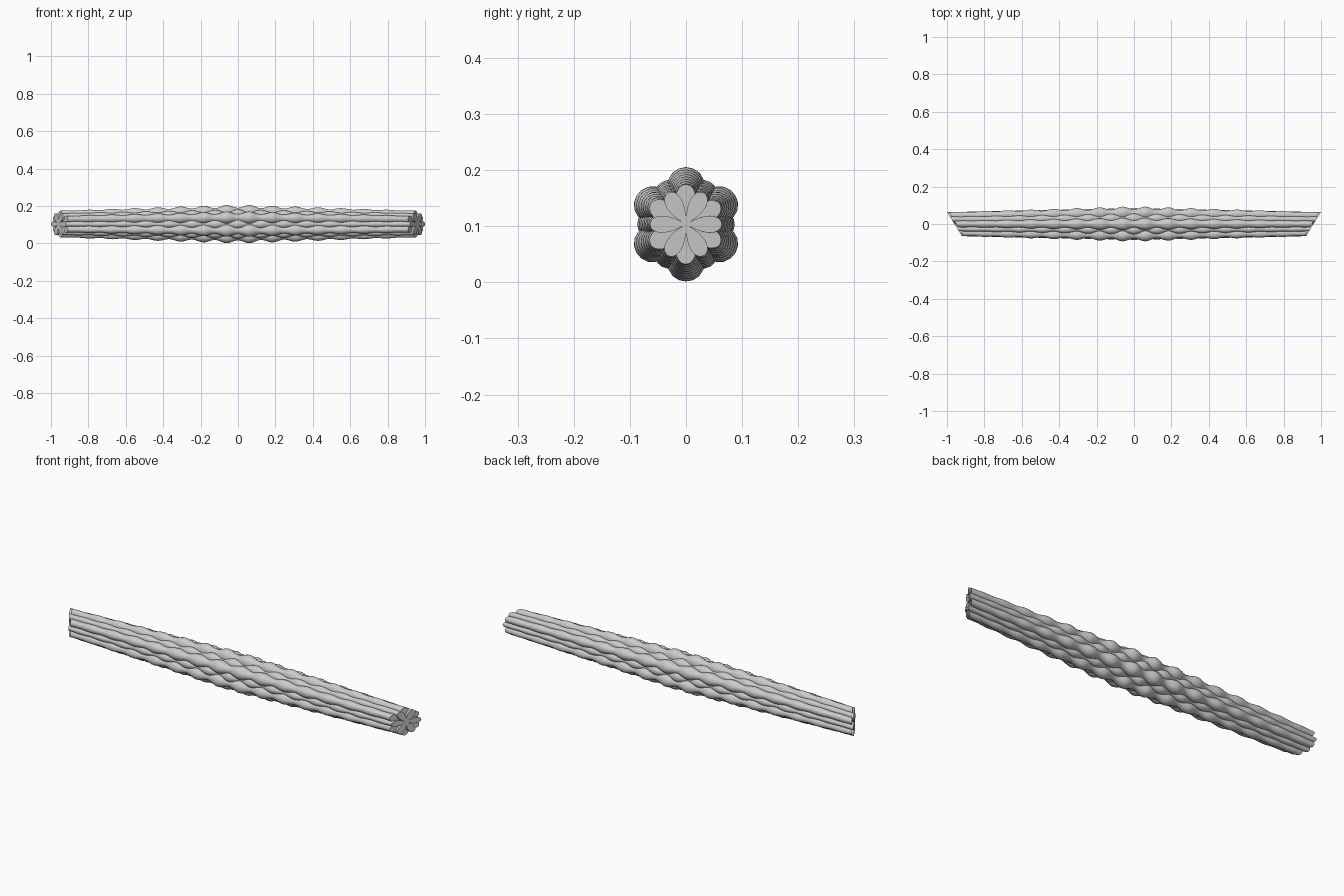
import bpy, bmesh, math
from mathutils import Vector

if "Cube" in bpy.data.objects:
    bpy.data.objects.remove(bpy.data.objects["Cube"])

PITCH = 0.123     # spacing of the swellings along the rod
ZC = 0.1035       # height of the rod axis
SLOPE = 0.62      # slant of the mitred ends
STEPS, SIDES = 250, 20


def ridge(name, angle, r_end, r_mid, r_amp, w_end, w_mid, w_amp, phase, half):
    """One teardrop-section ridge, swelling rhythmically towards the middle."""
    bm = bmesh.new()
    rings = []
    ca, sa = math.cos(angle), math.sin(angle)
    for i in range(STEPS + 1):
        x = -1.08 + 2.16 * i / STEPS
        k = max(0.0, 1 - abs(x))
        wave = math.cos(2 * math.pi * x / PITCH + phase) * k
        R = r_end + (r_mid - r_end) * k + r_amp * wave
        W = w_end + (w_mid - w_end) * k + w_amp * wave
        ring = []
        for j in range(SIDES):
            t = 2 * math.pi * j / SIDES
            r = R * (1 - math.cos(t)) / 2
            w = W * math.sin(t) * abs(math.sin(t / 2)) / 0.77
            ring.append(bm.verts.new((x, r * ca - w * sa, ZC + r * sa + w * ca)))
        rings.append(ring)
    for a, b in zip(rings, rings[1:]):
        for j in range(SIDES):
            n = (j + 1) % SIDES
            bm.faces.new((a[j], a[n], b[n], b[j]))
    # mitre both ends and cap them
    for s in (-1, 1):
        bmesh.ops.bisect_plane(bm, geom=bm.verts[:] + bm.edges[:] + bm.faces[:],
                               plane_co=Vector((s * half, 0, ZC)),
                               plane_no=Vector((s, -SLOPE, 0)), clear_outer=True)
    bmesh.ops.holes_fill(bm, edges=[e for e in bm.edges if e.is_boundary], sides=0)
    bmesh.ops.recalc_face_normals(bm, faces=bm.faces[:])
    me = bpy.data.meshes.new(name)
    bm.to_mesh(me)
    bm.free()
    ob = bpy.data.objects.new(name, me)
    bpy.context.collection.objects.link(ob)
    bpy.ops.object.select_all(action='DESELECT')
    ob.select_set(True)
    bpy.context.view_layer.objects.active = ob
    bpy.ops.object.shade_smooth_by_angle(angle=math.radians(40))


for n in range(6):
    # large outer ridges
    ridge(f"outer_ridge_{n + 1}", math.radians(30 + 60 * n),
          0.070, 0.0955, 0.0085, 0.017, 0.028, 0.006, math.pi, 0.95)
    # smaller ridges in between, swelling in antiphase
    ridge(f"inner_ridge_{n + 1}", math.radians(60 * n),
          0.064, 0.079, 0.008, 0.015, 0.021, 0.005, 0.0, 0.96)
